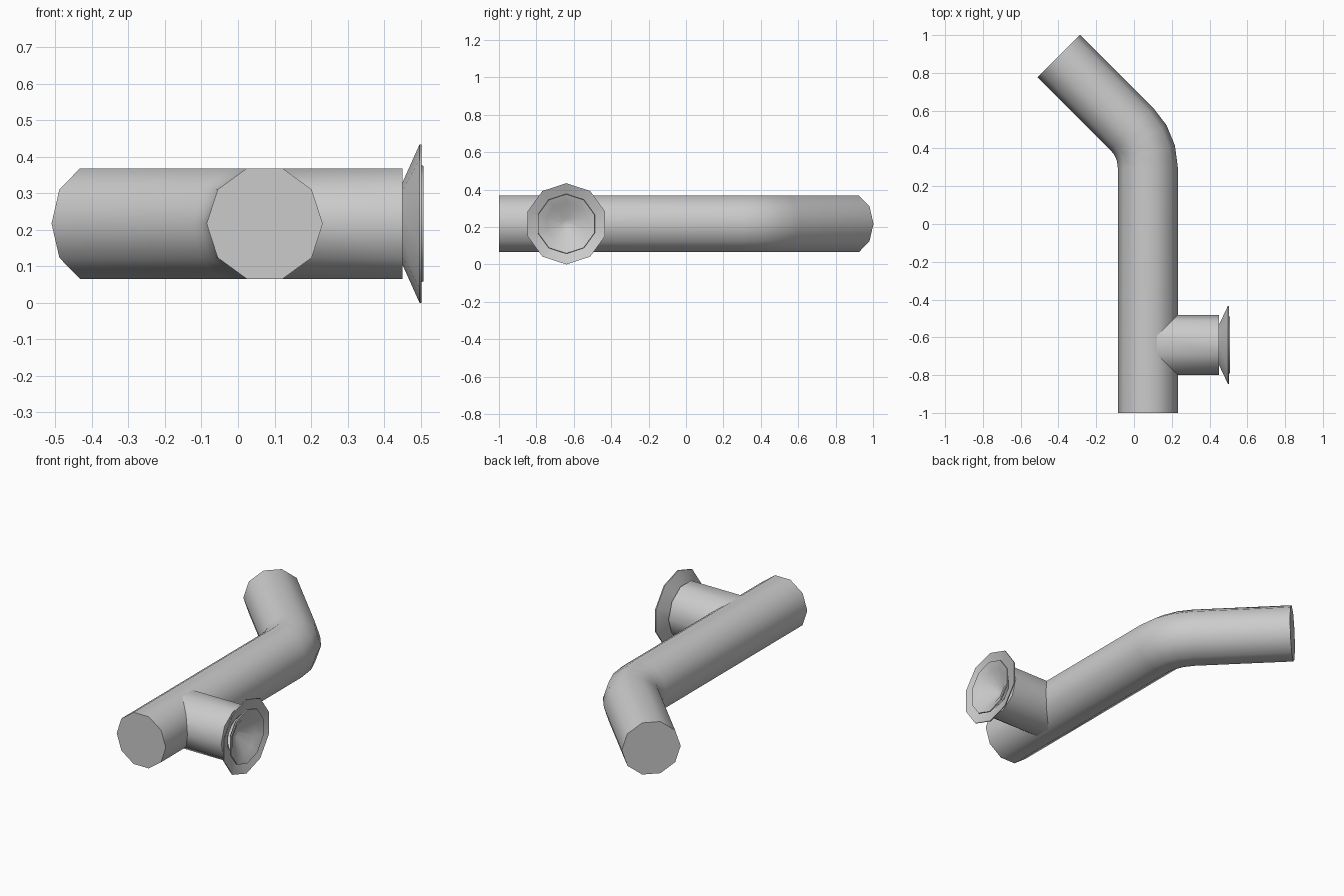
import bpy, bmesh, math
from mathutils import Vector

if "Cube" in bpy.data.objects:
    bpy.data.objects.remove(bpy.data.objects["Cube"])

N = 10                       # ten-sided pipes
R = 0.159                    # pipe radius
CX, CZ, BY = 0.073, 0.217, -0.64   # pipe axis x and z, branch axis y


def build(name, rings, cap_start=False, cap_end=False, angle=42):
    """Skin a list of vertex rings into a tube with optional end caps."""
    bm = bmesh.new()
    vs = [[bm.verts.new(p) for p in ring] for ring in rings]
    for a, b in zip(vs, vs[1:]):
        for i in range(N):
            j = (i + 1) % N
            bm.faces.new((a[i], a[j], b[j], b[i]))
    if cap_start:
        bm.faces.new(vs[0][::-1])
    if cap_end:
        bm.faces.new(vs[-1])
    bmesh.ops.recalc_face_normals(bm, faces=bm.faces)
    me = bpy.data.meshes.new(name)
    bm.to_mesh(me)
    bm.free()
    ob = bpy.data.objects.new(name, me)
    bpy.context.collection.objects.link(ob)
    bpy.ops.object.select_all(action='DESELECT')
    ob.select_set(True)
    bpy.context.view_layer.objects.active = ob
    bpy.ops.object.shade_smooth_by_angle(angle=math.radians(angle))
    return ob


def pipe_ring(x, y, turn):
    side = Vector((math.cos(turn), math.sin(turn), 0))
    return [Vector((x, y, CZ)) + side * R * math.cos(t) + Vector((0, 0, R * math.sin(t)))
            for t in (math.tau * i / N for i in range(N))]


def lathe_ring(x, r, start=math.pi / 2):
    return [(x, BY + r * math.cos(start + math.tau * i / N),
             CZ + r * math.sin(start + math.tau * i / N)) for i in range(N)]


# Main pipe with a 45 degree elbow in three steps
BEND_Y, BEND_R = 0.30, 0.287
rings = [pipe_ring(CX, -1, 0)]
for k in range(4):
    t = math.radians(15 * k)
    rings.append(pipe_ring(CX - BEND_R * (1 - math.cos(t)), BEND_Y + BEND_R * math.sin(t), t))
rings.append(pipe_ring(-0.398, 0.89, math.radians(45)))
build("main_pipe", rings, True, True)

# Side branch, mitred onto the main pipe, with an annular end face
mitre = [(CX + abs(y - BY), y, z) for _, y, z in lathe_ring(0, R, 0)]
build("side_branch", [mitre, lathe_ring(0.45, R, 0), lathe_ring(0.45, 0.10, 0)])

# Flared outer bell
bell = [(0.45, 0.112), (0.497, 0.217), (0.503, 0.217), (0.458, 0.112)]
build("outer_bell", [lathe_ring(x, r) for x, r in bell])

# Inner horn nested in the bell, narrowing to a small throat
horn = [(0.47, 0.112), (0.502, 0.16), (0.508, 0.158), (0.488, 0.11), (0.432, 0.026)]
inner = build("inner_horn", [lathe_ring(x, r) for x, r in horn], cap_end=True)
